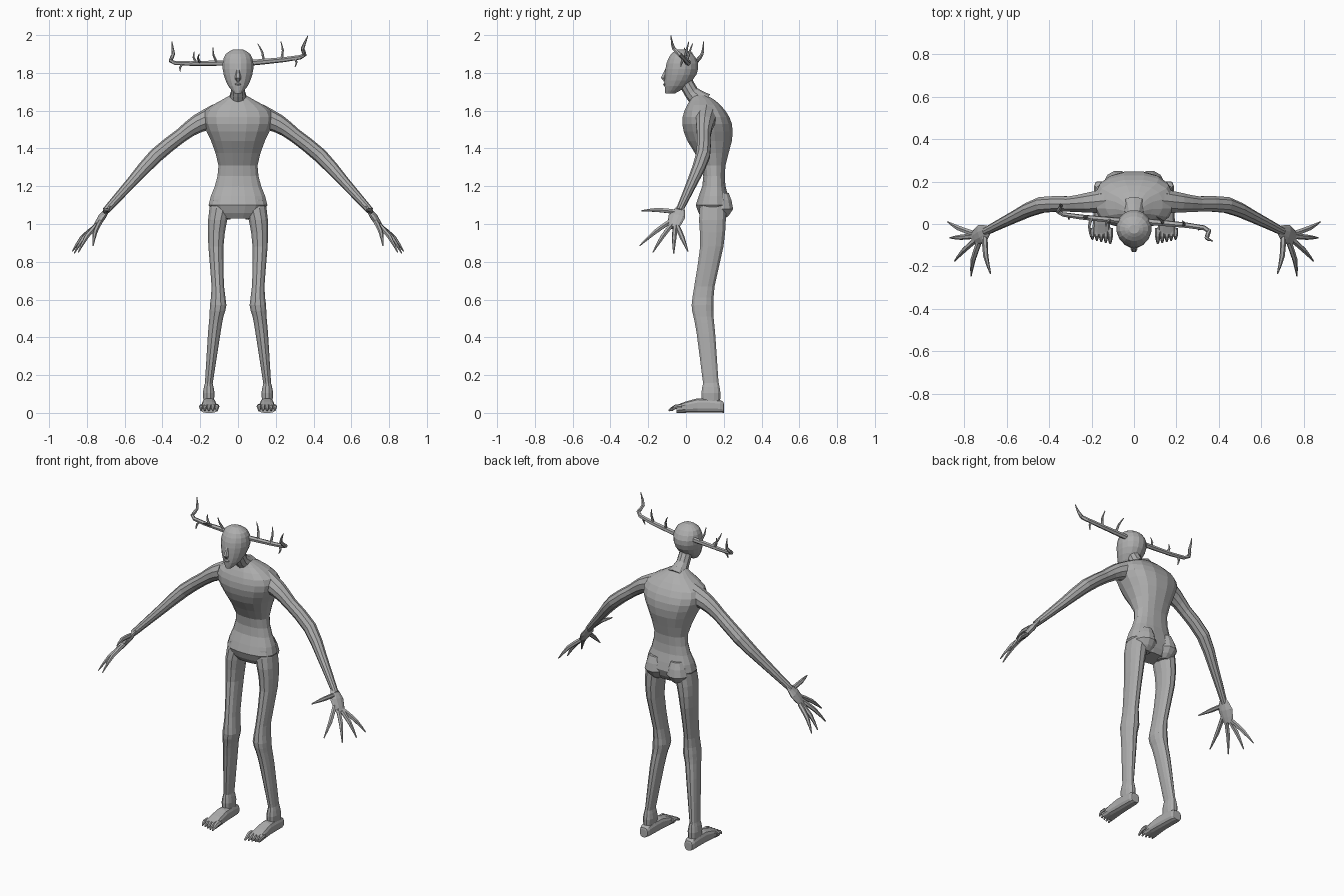
import bpy, bmesh, math
from mathutils import Vector

if "Cube" in bpy.data.objects:
    bpy.data.objects.remove(bpy.data.objects["Cube"])

grey = bpy.data.materials.new("plain grey")
grey.diffuse_color = (0.42, 0.42, 0.42, 1)
grey.use_nodes = True
grey.node_tree.nodes["Principled BSDF"].inputs["Base Color"].default_value = grey.diffuse_color


def loft(name, rings, sx=1):
    """Skin a list of equal-sized rings and cap both ends."""
    bm = bmesh.new()
    loops = [[bm.verts.new((p[0] * sx, p[1], p[2])) for p in r] for r in rings]
    n = len(loops[0])
    for a, b in zip(loops, loops[1:]):
        for i in range(n):
            j = (i + 1) % n
            bm.faces.new((a[i], a[j], b[j], b[i]))
    bm.faces.new(loops[0])
    bm.faces.new(loops[-1])
    bmesh.ops.recalc_face_normals(bm, faces=bm.faces)
    me = bpy.data.meshes.new(name)
    bm.to_mesh(me)
    bm.free()
    me.materials.append(grey)
    bpy.context.collection.objects.link(bpy.data.objects.new(name, me))


def smooth(rows, k=2):
    """Fill in rows with a curve through the given ones."""
    rows = [Vector(r) for r in rows]
    out = []
    for i in range(len(rows) - 1):
        a, b = rows[i], rows[i + 1]
        p, q = rows[max(i - 1, 0)], rows[min(i + 2, len(rows) - 1)]
        for t in (s / k for s in range(k)):
            out.append(0.5 * (2 * a + (b - p) * t + (2 * p - 5 * a + 4 * b - q) * t ** 2
                              + (3 * a - p - 3 * b + q) * t ** 3))
    return out + [rows[-1]]


def section(u, hu, v0, v1, n, e):
    """Rounded outline: centre and half width in u, extents in v."""
    def power(c):
        return math.copysign(abs(c) ** e, c)
    angles = [2 * math.pi * (i + 0.5) / n for i in range(n)]
    return [(u + hu * power(math.cos(a)),
             (v0 + v1) / 2 + (v1 - v0) / 2 * power(math.sin(a))) for a in angles]


def stack(name, rows, n=16, sx=1, e=0.85, k=2):
    """Horizontal sections: z, centre x, half width, front y, back y."""
    loft(name, [[(u, v, z) for u, v in section(c, w, f, b, n, e)]
                for z, c, w, f, b in smooth(rows, k)], sx)


def tube(name, rows, n=8, sx=1, ref=(0, 1, 0), k=2, flat=1):
    """Tube along a path of x, y, z, radius."""
    rows = smooth(rows, k)
    pts = [Vector(r[:3]) for r in rows]
    rings = []
    for i, p in enumerate(pts):
        t = (pts[min(i + 1, len(pts) - 1)] - pts[max(i - 1, 0)]).normalized()
        s = t.cross(Vector(ref)).normalized()
        w = s.cross(t) * flat
        turns = [2 * math.pi * j / n for j in range(n)]
        rings.append([p + rows[i][3] * (s * math.cos(a) + w * math.sin(a)) for a in turns])
    loft(name, rings, sx)


# Torso and head
stack("torso", [(1.03, 0, .10, .085, .20), (1.10, 0, .158, .05, .235),
                (1.20, 0, .125, .085, .21), (1.31, 0, .105, .082, .21),
                (1.44, 0, .145, .005, .245), (1.53, 0, .186, -.022, .245),
                (1.60, 0, .178, -.01, .21), (1.655, 0, .09, .02, .155),
                (1.68, 0, .045, .03, .11)])
stack("head", [(1.69, 0, .018, -.11, -.06), (1.73, 0, .052, -.114, .005),
               (1.79, 0, .077, -.113, .056), (1.85, 0, .083, -.105, .066),
               (1.90, 0, .066, -.08, .037), (1.925, 0, .024, -.045, -.005)], e=1)
tube("neck", [(0, .09, 1.64, .06), (0, .03, 1.695, .039), (0, -.01, 1.77, .04)], 10, ref=(1, 0, 0))
tube("nose", [(0, -.10, 1.825, .008), (0, -.118, 1.772, .017), (0, -.108, 1.76, .012)], 6, k=1)
tube("lips", [(0, -.10, 1.73, .016), (0, -.10, 1.74, .021), (0, -.10, 1.75, .014)], 8, k=1)

for side, sx in (("right", -1), ("left", 1)):
    # Leg, buttock and ankle
    stack(side + "_leg", [(1.13, .085, .06, .075, .215), (1.02, .108, .052, .067, .213),
                          (.88, .117, .041, .073, .20), (.67, .107, .034, .042, .153),
                          (.57, .105, .045, .028, .148), (.51, .114, .038, .038, .147),
                          (.42, .126, .034, .055, .156), (.15, .155, .021, .09, .174)], 12, sx)
    stack(side + "_buttock", [(1.025, .07, .03, .14, .205), (1.08, .076, .069, .11, .252),
                              (1.165, .072, .043, .12, .228)], 12, sx, 1)
    stack(side + "_ankle", [(.16, .155, .02, .09, .174), (.105, .155, .032, .08, .184),
                            (.04, .155, .025, .085, .18)], 12, sx)
    # Foot from heel to ball: y, centre, half width, height
    foot = [(.20, .155, .02, .05), (.18, .155, .033, .07), (.06, .153, .037, .078),
            (-.05, .154, .046, .042)]
    loft(side + "_foot", [[(u, y, v) for u, v in section(c, w, 0, h, 12, .7)]
                          for y, c, w, h in smooth(foot)], sx)
    for i in range(5):
        x, tip, r = .112 + .021 * i, -.092 + .005 * i, .0135 - .0008 * i
        tube(f"{side}_toe_{i + 1}", [(x, -.02, .034, r), (x, -.055, .032, r),
                                     (x, tip, .012, r * .4)], 6, sx, (0, 0, 1))
    # Arm from inside the shoulder to the wrist
    tube(side + "_arm", [(.11, .11, 1.575, .062), (.215, .10, 1.53, .049),
                         (.30, .094, 1.47, .038), (.435, .09, 1.362, .039),
                         (.56, .035, 1.225, .029), (.70, -.036, 1.07, .019)], 10, sx)
    # Hand: a flat palm with digits fanned across it
    fan = Vector((.2, .235, -.21)).normalized()
    normal = Vector((.07, -.04, -.11)).cross(fan).normalized()
    tube(side + "_palm", [(.682, -.027, 1.092, .019), (.718, -.048, 1.04, .046),
                          (.757, -.069, .98, .03)], 10, sx, normal, flat=.4)
    digits = {"thumb": (.675, -.235, 1.07), "index": (.767, -.245, .885),
              "middle": (.845, -.175, .85), "ring": (.867, -.065, .845),
              "little": (.877, .01, .855)}
    for i, (label, tip) in enumerate(digits.items()):
        knuckle = Vector((.742, -.062, 1.0)) + fan * .019 * (i - 2.5)
        if label == "thumb":
            knuckle = Vector((.702, -.06, 1.065))
        middle = knuckle.lerp(Vector(tip), .5) + normal * .012
        tube(f"{side}_{label}", [(*knuckle, .013), (*middle, .0125), (*tip, .003)],
             6, sx, normal)

# Antlers: bent beams; each tine runs from the beam at a given x to its tip
antlers = {
    "left": ([(.05, .012, 1.852, .016), (.33, -.018, 1.883, .012),
              (.342, -.065, 1.93, .010), (.37, -.08, 1.997, .002)],
             [(.135, .104, .035, 1.955), (.23, .227, .015, 1.965), (.30, .302, -.028, 1.832)]),
    "right": ([(-.05, .014, 1.853, .015), (-.335, .045, 1.853, .011),
               (-.342, .085, 1.90, .009), (-.35, .093, 1.967, .002)],
              [(-.11, -.132, -.01, 1.935), (-.20, -.205, -.06, 1.90),
               (-.22, -.232, .03, 1.912), (-.29, -.305, .02, 1.805)])}
for side, (beam, tines) in antlers.items():
    tube(side + "_antler_beam", beam, 6, ref=(.1, 1, .2), k=3)
    a, b = Vector(beam[0][:3]), Vector(beam[1][:3])
    for i, (x, *tip) in enumerate(tines):
        base = a.lerp(b, (x - a.x) / (b.x - a.x))
        bend = base.lerp(Vector(tip), .5) + (b - a).normalized() * .009
        tube(f"{side}_antler_tine_{i + 1}", [(*base, .008), (*bend, .006), (*tip, .002)],
             6, ref=(1, .1, .1))
